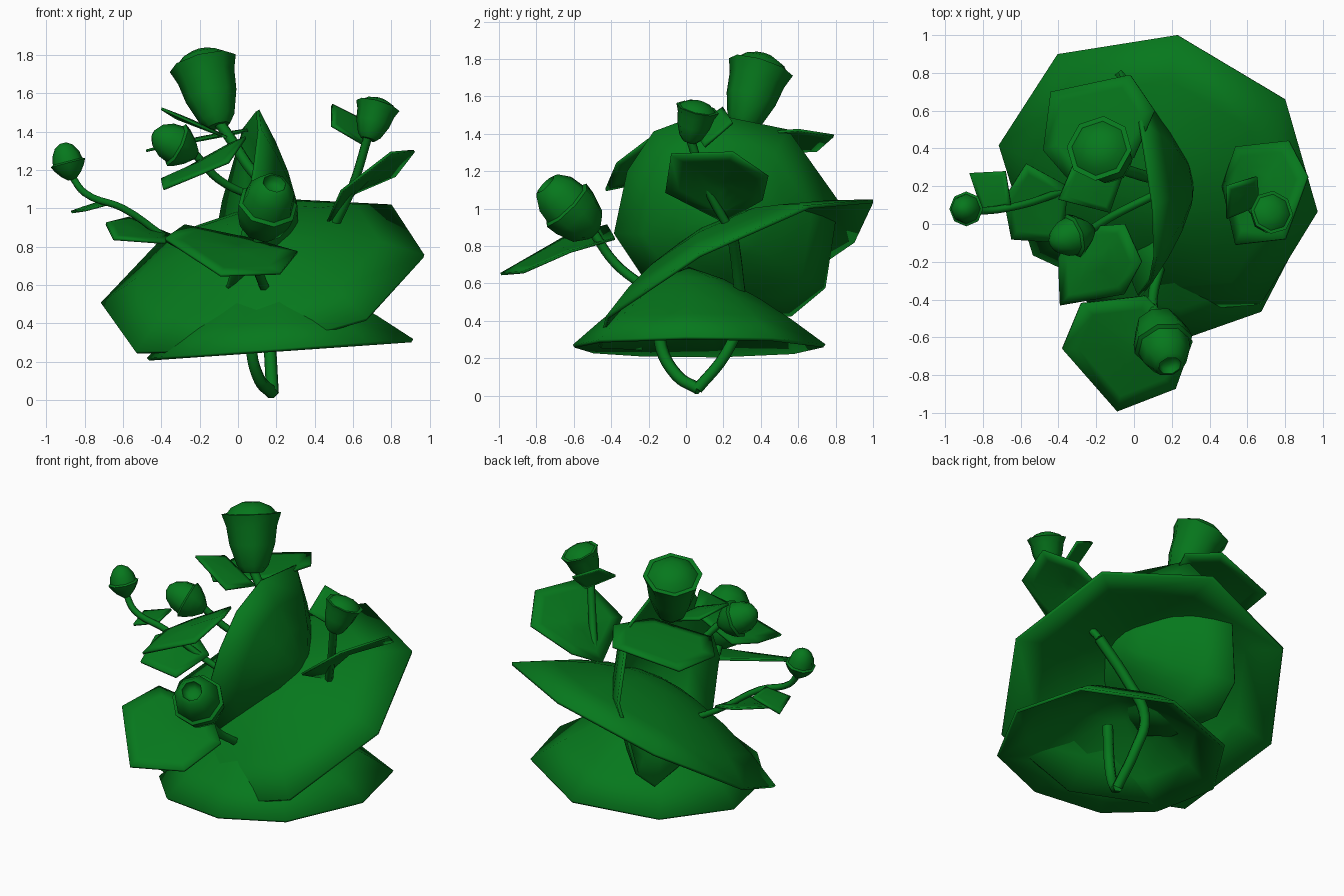
import bpy, bmesh, math
from mathutils import Vector

cube = bpy.data.objects.get("Cube")
if cube:
    bpy.data.objects.remove(cube, do_unlink=True)

green = bpy.data.materials.new("leaf green")
green.use_nodes = True
green.diffuse_color = (0.002, 0.188, 0.012, 1)
green.node_tree.nodes["Principled BSDF"].inputs["Base Color"].default_value = green.diffuse_color


def finish(name, bm, angle):
    bmesh.ops.recalc_face_normals(bm, faces=bm.faces)
    mesh = bpy.data.meshes.new(name)
    bm.to_mesh(mesh)
    bm.free()
    mesh.materials.append(green)
    ob = bpy.data.objects.new(name, mesh)
    bpy.context.collection.objects.link(ob)
    bpy.ops.object.select_all(action='DESELECT')
    bpy.context.view_layer.objects.active = ob
    ob.select_set(True)
    bpy.ops.object.shade_smooth_by_angle(angle=math.radians(angle))
    return ob


def leaf(name, rim, dome=0.01, thick=0.014, power=1.5):
    """Many-cornered leaf, counter-clockwise rim, domed along its normal."""
    rim = [Vector(p) for p in rim]
    n = len(rim)
    centre = sum(rim, Vector()) / n
    normal = sum(((rim[i] - centre).cross(rim[(i + 1) % n] - centre)
                  for i in range(n)), Vector()).normalized()
    bm = bmesh.new()
    top = bm.verts.new(centre + normal * dome)
    inner = None
    for t in (0.25, 0.5, 0.75, 1):
        ring = [bm.verts.new(centre + (p - centre) * t + normal * dome * (1 - t ** power))
                for p in rim]
        for i in range(n):
            j = (i + 1) % n
            if inner:
                bm.faces.new((inner[i], ring[i], ring[j], inner[j]))
            else:
                bm.faces.new((top, ring[i], ring[j]))
        inner = ring
    ob = finish(name, bm, 40)
    mod = ob.modifiers.new("thickness", 'SOLIDIFY')
    mod.thickness = thick
    mod.offset = 0


def flat_rim(plan, a, b, c):
    """Lift plan corners on to a sloping plane."""
    return [(x, y, a * x + b * y + c) for x, y in plan]


def upright_rim(side, a, b, c):
    """Push side-on corners on to a leaning, nearly upright plane."""
    return [(a * y + b * z + c, y, z) for y, z in side]


def bud(name, base, tip, radius, profile):
    """Eight-sided flower turned around the line from base to tip."""
    base, tip = Vector(base), Vector(tip)
    axis = tip - base
    turn = axis.to_track_quat('Z', 'Y')
    bm = bmesh.new()
    inner = None
    for r, h in profile:
        ring = [bm.verts.new(base + turn @ Vector((
            r * radius * math.cos(k * math.tau / 8),
            r * radius * math.sin(k * math.tau / 8), h * axis.length)))
            for k in range(8)]
        if inner:
            for k in range(8):
                j = (k + 1) % 8
                bm.faces.new((inner[k], inner[j], ring[j], ring[k]))
        else:
            bm.faces.new(ring)
        inner = ring
    bm.faces.new(inner)
    finish(name, bm, 45)


def stem(name, points, radius):
    curve = bpy.data.curves.new(name, 'CURVE')
    curve.dimensions = '3D'
    curve.bevel_depth = radius
    curve.bevel_resolution = 1
    curve.resolution_u = 5
    curve.use_fill_caps = True
    spline = curve.splines.new('BEZIER')
    spline.bezier_points.add(len(points) - 1)
    for bp, p in zip(spline.bezier_points, points):
        bp.co = p
        bp.handle_left_type = bp.handle_right_type = 'AUTO'
    curve.materials.append(green)
    bpy.context.collection.objects.link(bpy.data.objects.new(name, curve))


# Three large domed leaves
leaf("lower_leaf", flat_rim(
    [(.67, -.46), (.91, 0), (.8, .46), (.31, .74), (-.21, .58), (-.47, .17),
     (-.39, -.25), (-.16, -.5), (.27, -.6)], .07, 0, .245), .42, .02, 1.35)
leaf("upper_leaf", flat_rim(
    [(.67, -.42), (.97, .07), (.8, .66), (.23, 1), (-.4, .9), (-.71, .42),
     (-.53, -.16), (.12, -.46)], .256, .516, .465), .29, .02, 1.7)
leaf("upright_leaf", upright_rim(
    [(-.38, .87), (-.2, .6), (.2, .44), (.56, .43), (.74, .58), (.81, 1.04),
     (.54, 1.42), (.1, 1.51), (-.17, 1.41), (-.31, 1.2)], -.115, .205, -.196), .34, .02)

# Small leaves
leaf("back_leaf", [(-.35, .24, 1.33), (0, .35, 1.4), (.11, .6, 1.42), (-.02, .79, 1.39),
                   (-.44, .7, 1.31), (-.48, .39, 1.3)])
leaf("top_leaf", [(-.4, .13, 1.52), (-.13, .06, 1.4), (-.06, .26, 1.37), (-.32, .32, 1.47)])
leaf("left_leaf", [(-.65, -.08, .84), (-.38, -.1, .82), (-.35, .2, .86), (-.57, .32, .95),
                   (-.69, .13, .92)])
leaf("bud_leaf", [(-.8, .06, .99), (-.65, .1, 1.03), (-.68, .28, 1.04), (-.87, .27, .98)])
leaf("middle_leaf", [(-.39, -.43, 1.1), (-.05, -.37, 1.24), (.04, -.2, 1.37), (-.05, 0, 1.33),
                     (-.32, -.02, 1.18), (-.4, -.18, 1.15)])
leaf("front_leaf", [(-.09, -.99, .65), (.22, -.87, .66), (.31, -.62, .77), (.06, -.38, .84),
                    (-.28, -.42, .91), (-.38, -.66, .84)])
leaf("right_leaf", [(.54, -.11, 1.09), (.8, -.08, 1.29), (.92, .25, 1.3), (.82, .44, 1.17),
                    (.54, .41, 1.05), (.47, .2, .93)])
leaf("right_top_leaf", [(.49, .03, 1.43), (.66, .1, 1.33), (.65, .25, 1.46), (.49, .2, 1.54)])

# Flowers: cup with flared lip and a rounded heart
cup = [(.35, 0), (.54, .1), (.78, .4), (.87, .66), (1.02, .84), (.86, .84), (.68, .93), (.3, 1)]
closed = [(.25, 0), (.62, .15), (.9, .32), (1.05, .46), (.9, .5), (.82, .7), (.55, .9), (.2, 1)]
opened = [(.3, 0), (.75, .14), (.97, .4), (1.03, .57), (.9, .6), (.82, .8), (.55, .97),
          (.4, 1), (.35, .92), (.2, .88)]
bud("main_flower", (-.1, .3, 1.43), (-.2, .42, 1.82), .175, cup)
bud("right_flower", (.68, .02, 1.36), (.74, .07, 1.57), .115, cup)
bud("left_bud", (-.865, .08, 1.15), (-.915, .08, 1.34), .088, closed)
bud("middle_bud", (-.22, -.03, 1.28), (-.44, -.1, 1.39), .115, closed)
bud("front_flower", (.11, -.49, .87), (.19, -.75, 1.13), .155, opened)

# Stems
stem("main_stem", [(.17, .23, 1.1), (.07, .25, 1.2), (-.03, .28, 1.35), (-.1, .3, 1.45)], .03)
stem("lower_stem", [(.18, .07, .035), (.11, -.05, .11), (.07, -.14, .3), (.12, -.1, .55)], .033)
stem("front_stem", [(.14, -.22, .58), (.1, -.38, .71), (.11, -.5, .88)], .027)
stem("left_stem", [(-.05, .25, .68), (-.35, .18, .83), (-.6, .1, 1), (-.8, .07, 1.08),
                   (-.87, .08, 1.17)], .02)
stem("middle_stem", [(.1, .15, 1.05), (-.1, .05, 1.15), (-.23, -.03, 1.29)], .022)
stem("right_stem_lower", [(.18, .06, .035), (.17, .21, .22), (.16, .29, .42), (.28, .28, .62),
                          (.48, .25, .86)], .033)
stem("right_stem", [(.48, .25, .86), (.6, .11, 1.12), (.68, .02, 1.38)], .024)
